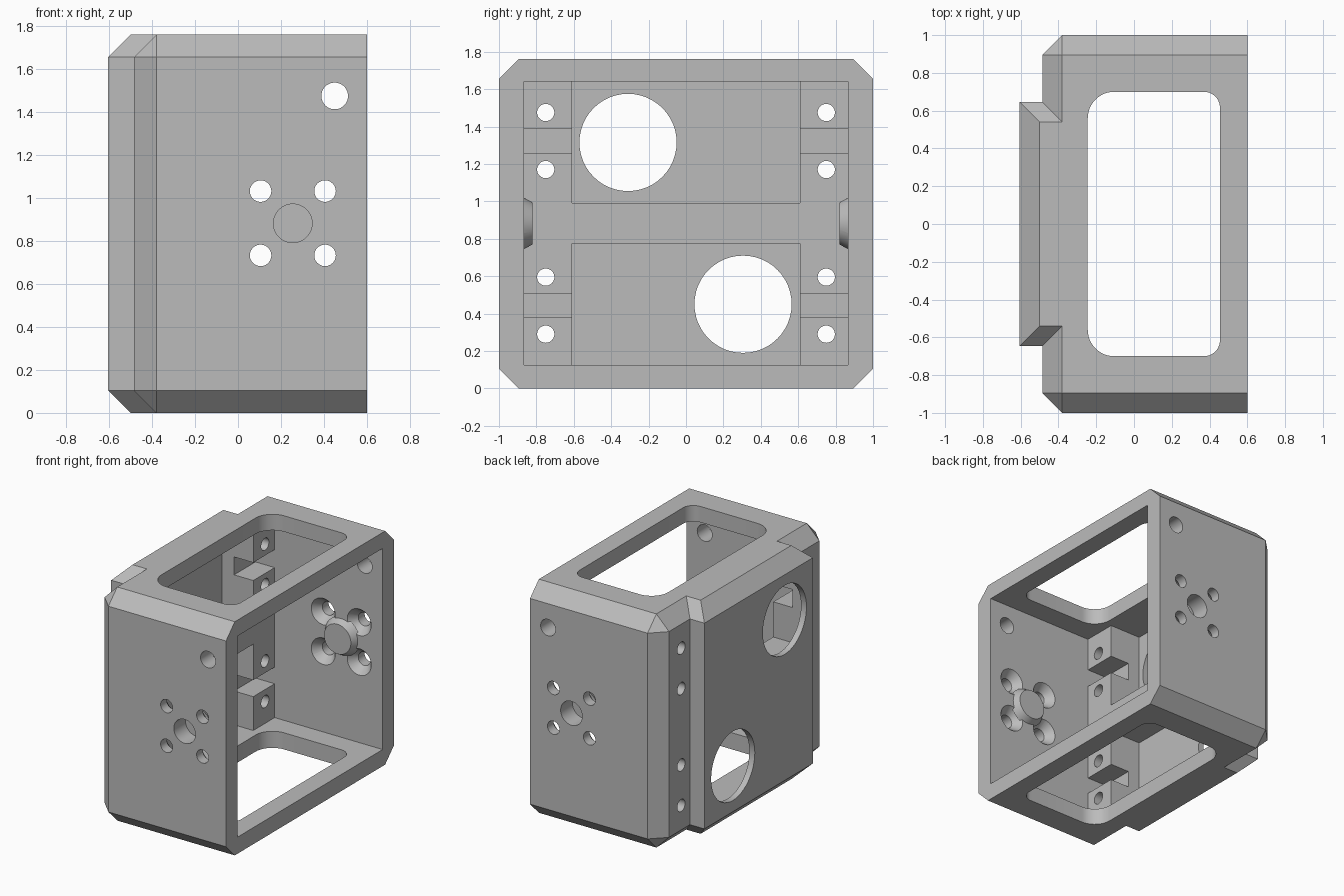
import bpy, bmesh
from math import pi, sin, cos
from mathutils import Matrix, Vector

cube = bpy.data.objects.get("Cube")
if cube:
    bpy.data.objects.remove(cube, do_unlink=True)

grey = bpy.data.materials.new("light_grey")
grey.use_nodes = True
grey.diffuse_color = (0.5, 0.5, 0.5, 1)
grey.node_tree.nodes["Principled BSDF"].inputs["Base Color"].default_value = (0.5, 0.5, 0.5, 1)

H = 1.76      # full height
C = 0.105     # chamfer
FLOOR = -0.30  # inner face of the mounting rails


def make(name, bm):
    bmesh.ops.recalc_face_normals(bm, faces=bm.faces)
    mesh = bpy.data.meshes.new(name)
    bm.to_mesh(mesh)
    bm.free()
    mesh.materials.append(grey)
    ob = bpy.data.objects.new(name, mesh)
    bpy.context.collection.objects.link(ob)
    return ob


def loft(name, rings):
    """Closed solid through rings with equal point counts."""
    bm = bmesh.new()
    loops = [[bm.verts.new(p) for p in ring] for ring in rings]
    n = len(loops[0])
    for a, b in zip(loops, loops[1:]):
        for i in range(n):
            j = (i + 1) % n
            bm.faces.new((a[i], a[j], b[j], b[i]))
    bm.faces.new(loops[0])
    bm.faces.new(loops[-1])
    bmesh.ops.remove_doubles(bm, verts=bm.verts, dist=1e-4)
    return make(name, bm)


def box(name, lo, hi):
    bm = bmesh.new()
    bmesh.ops.create_cube(bm, size=1)
    lo, hi = Vector(lo), Vector(hi)
    bmesh.ops.scale(bm, vec=hi - lo, verts=bm.verts)
    bmesh.ops.translate(bm, vec=(lo + hi) / 2, verts=bm.verts)
    return make(name, bm)


def rod(name, start, end, r1, r2=None):
    """Cylinder or cone frustum between two points."""
    start, end = Vector(start), Vector(end)
    axis = end - start
    turn = axis.to_track_quat('Z', 'Y').to_matrix().to_4x4()
    bm = bmesh.new()
    bmesh.ops.create_cone(bm, cap_ends=True, segments=48, radius1=r1,
                          radius2=r1 if r2 is None else r2, depth=axis.length,
                          matrix=Matrix.Translation((start + end) / 2) @ turn)
    return make(name, bm)


def combine(target, tool, operation='DIFFERENCE'):
    mod = target.modifiers.new("combine", 'BOOLEAN')
    mod.operation, mod.solver, mod.object = operation, 'EXACT', tool
    bpy.context.view_layer.objects.active = target
    bpy.ops.object.modifier_apply(modifier=mod.name)
    bpy.data.objects.remove(tool, do_unlink=True)


# Outer shell: stepped plan with chamfered top and bottom
wide = [(0.6, 1), (-0.38, 1), (-0.485, 1 - C), (-0.485, 0.645), (-0.605, 0.645)]
slim = [(0.6, 1 - C), (-0.38, 1 - C), (-0.38, 1 - C), (-0.38, 0.54), (-0.5, 0.54)]


def ring(half, z):
    plan = half + [(x, -y) for x, y in reversed(half)]
    return [(x, y, z) for x, y in plan]


shell = loft("bracket_shell", [ring(slim, 0), ring(wide, C), ring(wide, H - C), ring(slim, H)])

# Main cavity, open on one side, and two deeper pockets
combine(shell, box("cavity_cutter", (FLOOR, -0.865, 0.125), (0.8, 0.865, 1.64)))
for z0, z1 in ((0.125, 0.775), (0.99, 1.64)):
    combine(shell, box("pocket_cutter", (-0.56, -0.61, z0), (0, 0.61, z1)))

# Rounded window through top and bottom
window = []
for cx, cy, r, start in ((0.37, 0.615, 0.085, 0), (-0.105, 0.56, 0.14, 1),
                         (-0.105, -0.56, 0.14, 2), (0.37, -0.615, 0.085, 3)):
    for i in range(13):
        a = (start + i / 12) * pi / 2
        window.append((cx + r * cos(a), cy + r * sin(a)))
combine(shell, loft("window_cutter", [[(x, y, z) for x, y in window] for z in (-0.2, H + 0.2)]))

# Large round holes in the back panel
for y, z in ((-0.31, 1.315), (0.305, 0.45)):
    combine(shell, rod("large_hole_cutter", (-0.8, y, z), (-0.4, y, z), 0.26))

for s in (-1, 1):
    # Rail notches and screw holes
    for z0, z1 in ((0.38, 0.505), (1.255, 1.39)):
        y0, y1 = sorted((s * 0.58, s * 0.865))
        combine(shell, box("notch_cutter", (-0.46, y0, z0), (-0.1, y1, z1)))
    for z in (0.29, 0.595, 1.17, 1.475):
        combine(shell, rod("rail_hole_cutter", (-0.7, s * 0.75, z), (0, s * 0.75, z), 0.046))
    # Side wall holes, countersunk from inside
    for x in (0.105, 0.405):
        for z in (0.733, 1.032):
            combine(shell, rod("screw_hole_cutter", (x, s * 1.2, z), (x, s * 0.7, z), 0.05))
            combine(shell, rod("countersink_cutter", (x, s * 0.925, z), (x, s * 0.855, z), 0.05, 0.108))
    combine(shell, rod("corner_hole_cutter", (0.45, s * 1.2, 1.475), (0.45, s * 0.7, 1.475), 0.062))
    # Tapered pivot boss with a blind hole from outside
    combine(shell, rod("boss", (0.255, s * 0.88, 0.882), (0.255, s * 0.82, 0.882), 0.145, 0.112), 'UNION')
    combine(shell, rod("pivot_cutter", (0.255, s * 1.2, 0.882), (0.255, s * 0.86, 0.882), 0.09))

# Smooth round walls, keep crisp edges
bpy.ops.object.select_all(action='DESELECT')
shell.select_set(True)
bpy.context.view_layer.objects.active = shell
bpy.ops.object.shade_smooth_by_angle(angle=pi / 9)
